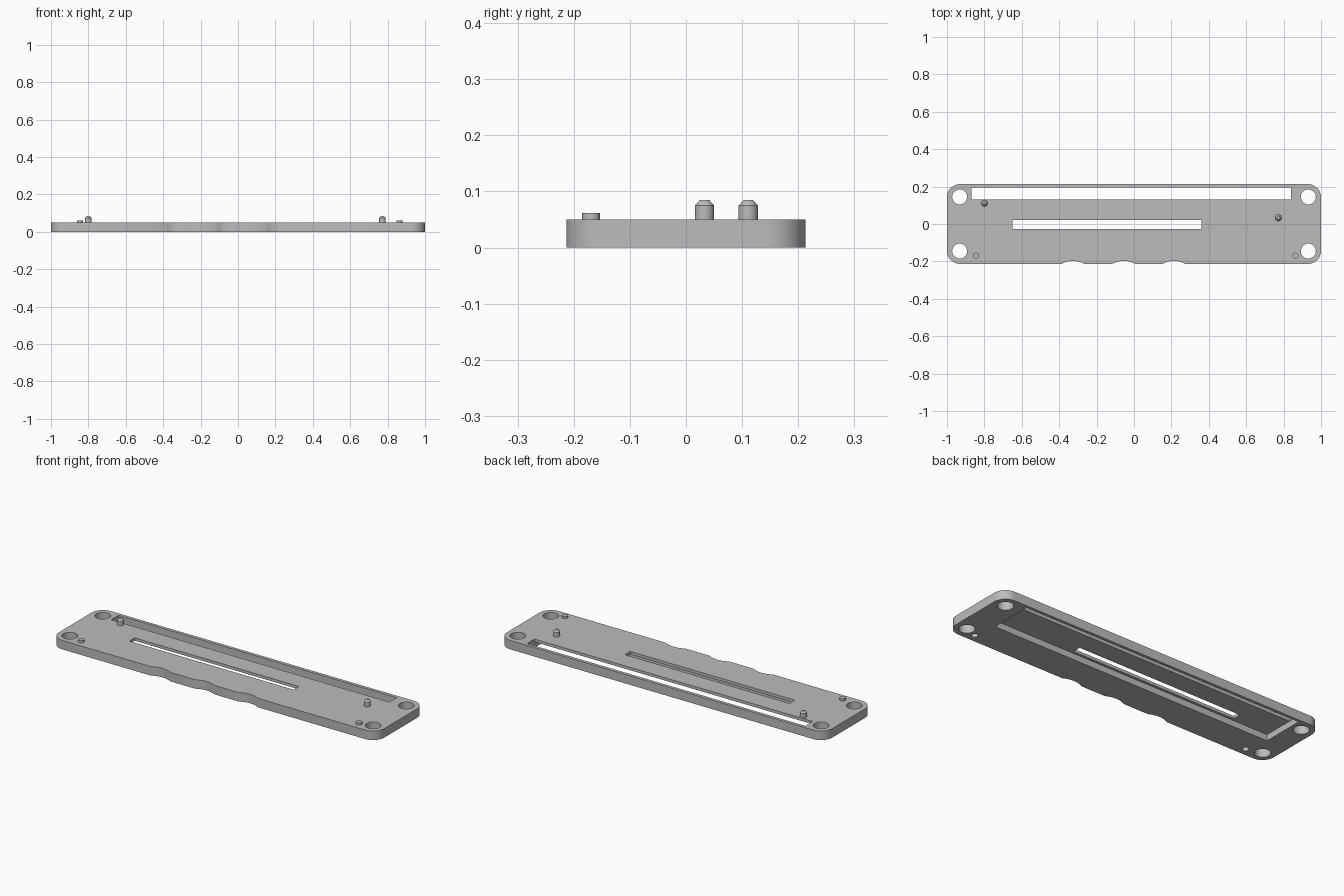
import bpy
import bmesh
import math
from mathutils import Vector

cube = bpy.data.objects.get("Cube")
if cube:
    bpy.data.objects.remove(cube, do_unlink=True)

HALF_X, HALF_Y, TOP = 1.0, 0.213, 0.05
CORNER = 0.07

grey = bpy.data.materials.new("plain_grey")
grey.use_nodes = True
colour = (0.5, 0.5, 0.5, 1)
grey.diffuse_color = colour
for node in grey.node_tree.nodes:
    if node.type == 'BSDF_PRINCIPLED':
        node.inputs["Base Color"].default_value = colour


def make_object(name, bm):
    bmesh.ops.recalc_face_normals(bm, faces=bm.faces[:])
    mesh = bpy.data.meshes.new(name)
    bm.to_mesh(mesh)
    bm.free()
    obj = bpy.data.objects.new(name, mesh)
    bpy.context.collection.objects.link(obj)
    mesh.materials.append(grey)
    return obj


def prism(name, outline, z0, z1):
    """Extrude a closed outline between two heights."""
    bm = bmesh.new()
    face = bm.faces.new([bm.verts.new((x, y, z0)) for x, y in outline])
    new = bmesh.ops.extrude_face_region(bm, geom=[face])["geom"]
    verts = [v for v in new if isinstance(v, bmesh.types.BMVert)]
    bmesh.ops.translate(bm, verts=verts, vec=Vector((0, 0, z1 - z0)))
    return make_object(name, bm)


def arc(cx, cy, r, start, end, steps):
    angles = [math.radians(start + (end - start) * i / steps) for i in range(steps + 1)]
    return [(cx + r * math.cos(a), cy + r * math.sin(a)) for a in angles]


def disc(cx, cy, r, steps=32):
    return arc(cx, cy, r, 0, 360, steps)[:-1]


def box(x0, x1, y0, y1):
    return [(x0, y0), (x1, y0), (x1, y1), (x0, y1)]


def lathe(name, x, y, profile, steps=32):
    """Turned peg from (radius, height) pairs, closed at both ends."""
    bm = bmesh.new()
    rings = [[bm.verts.new((px, py, z)) for px, py in disc(x, y, r, steps)]
             for r, z in profile]
    for low, high in zip(rings, rings[1:]):
        for i in range(steps):
            j = (i + 1) % steps
            bm.faces.new((low[i], low[j], high[j], high[i]))
    bm.faces.new(rings[0])
    bm.faces.new(rings[-1])
    return make_object(name, bm)


def smooth(obj):
    bpy.ops.object.select_all(action='DESELECT')
    obj.select_set(True)
    bpy.context.view_layer.objects.active = obj
    bpy.ops.object.shade_smooth_by_angle(angle=math.radians(30))


# Plate outline: rounded corners and three finger scallops in the front edge
outline = []
inner_x, inner_y = HALF_X - CORNER, HALF_Y - CORNER
outline += arc(-inner_x, -inner_y, CORNER, 180, 270, 12)
chord, sag = 0.06, 0.016
radius = (chord ** 2 + sag ** 2) / (2 * sag)
spread = math.degrees(math.asin(chord / radius))
for x in (-0.326, -0.055, 0.213):
    outline += arc(x, -HALF_Y + sag - radius, radius, 90 + spread, 90 - spread, 12)
outline += arc(inner_x, -inner_y, CORNER, 270, 360, 12)
outline += arc(inner_x, inner_y, CORNER, 0, 90, 12)
outline += arc(-inner_x, inner_y, CORNER, 90, 180, 12)
plate = prism("plate", outline, 0, TOP)

# Openings: underside recess, two slots, corner holes, blind pin sockets
PIN_SPOTS = ((-0.845, -0.169), (0.863, -0.169))
cuts = [
    ("recess_cutter", box(-0.872, 0.842, -0.04, 0.197), -0.1, 0.034),
    ("long_slot_cutter", box(-0.87, 0.84, 0.13, 0.195), 0.01, 0.1),
    ("centre_slot_cutter", box(-0.65, 0.36, -0.026, 0.021), 0.01, 0.1),
]
for sx in (-1, 1):
    for sy in (-1, 1):
        cuts.append(("corner_hole_cutter", disc(sx * 0.932, sy * 0.145, 0.04), -0.1, 0.1))
for x, y in PIN_SPOTS:
    cuts.append(("pin_socket_cutter", disc(x, y, 0.017), -0.1, 0.025))

bpy.context.view_layer.objects.active = plate
for name, shape, z0, z1 in cuts:
    cutter = prism(name, shape, z0, z1)
    mod = plate.modifiers.new(name, 'BOOLEAN')
    mod.operation = 'DIFFERENCE'
    mod.solver = 'EXACT'
    mod.object = cutter
    bpy.ops.object.modifier_apply(modifier=mod.name)
    bpy.data.objects.remove(cutter, do_unlink=True)
smooth(plate)

# Chamfered locating posts
for name, x, y in (("right_post", -0.8, 0.111), ("left_post", 0.772, 0.033)):
    smooth(lathe(name, x, y, [(0.017, 0.045), (0.017, 0.075), (0.008, 0.085)]))

# Short front pins
for name, (x, y) in zip(("right_pin", "left_pin"), PIN_SPOTS):
    smooth(lathe(name, x, y, [(0.016, 0.045), (0.016, 0.062)]))
